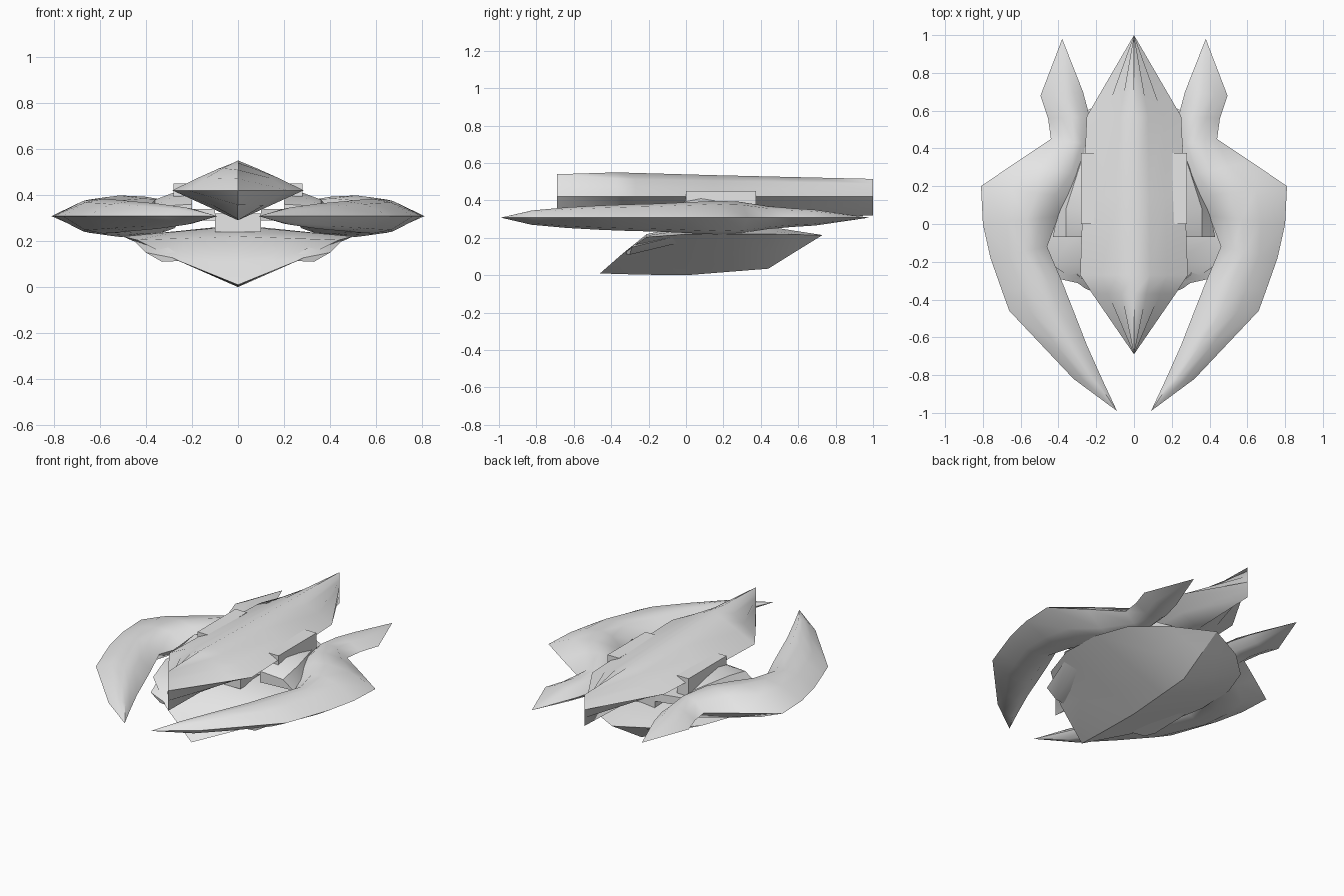
import bpy, bmesh, math

grey = bpy.data.materials.new("light grey hull")
grey.diffuse_color = (0.8, 0.8, 0.8, 1)


def loft(name, rings, angle=38, mirror=False):
    """Skin a closed surface over rings of points; collapsed points are welded."""
    bm = bmesh.new()
    rows = [[bm.verts.new(p) for p in ring] for ring in rings]
    n = len(rows[0])
    for a, b in zip(rows, rows[1:]):
        for i in range(n):
            j = (i + 1) % n
            bm.faces.new((a[i], a[j], b[j], b[i]))
    bm.faces.new(rows[0])
    bm.faces.new(rows[-1])
    bmesh.ops.remove_doubles(bm, verts=bm.verts, dist=0.0008)
    bmesh.ops.dissolve_degenerate(bm, edges=bm.edges, dist=0.0005)
    bmesh.ops.recalc_face_normals(bm, faces=bm.faces)
    mesh = bpy.data.meshes.new(name)
    bm.to_mesh(mesh)
    bm.free()
    mesh.materials.append(grey)
    obj = bpy.data.objects.new(name, mesh)
    bpy.context.collection.objects.link(obj)
    if mirror:
        mod = obj.modifiers.new("mirror", 'MIRROR')
        mod.use_mirror_merge = False
    bpy.ops.object.select_all(action='DESELECT')
    obj.select_set(True)
    bpy.context.view_layer.objects.active = obj
    bpy.ops.object.shade_smooth_by_angle(angle=math.radians(angle))
    return obj


def diamond(y, w, top, side, bottom):
    """Diamond section with softened shoulders."""
    up, dn = top - side, side - bottom
    half = [(0, top), (0.3 * w, side + 0.74 * up), (0.62 * w, side + 0.42 * up),
            (w, side), (0.5 * w, side - 0.5 * dn), (0, bottom)]
    return [(x, y, z) for x, z in half] + [(-x, y, z) for x, z in half[-2:0:-1]]


# upper hull: long diamond body with vertical prow and stern edges
loft("upper_hull", [
    diamond(-0.69, 0, 0.54, 0.42, 0.295),
    diamond(-0.37, 0.22, 0.55, 0.42, 0.29),
    diamond(-0.27, 0.285, 0.547, 0.42, 0.29),
    diamond(0.15, 0.27, 0.535, 0.42, 0.295),
    diamond(0.57, 0.25, 0.525, 0.42, 0.305),
    diamond(1.0, 0, 0.515, 0.42, 0.32)], angle=50)

# lower hull: broad wedge with a keel, raked at the bow and stern
lower = [  # y, half width, edge height, deck height, keel height
    (-0.46, 0, 0.01, 0.01, 0.01),
    (-0.34, 0.26, 0.115, 0.115, 0.006),
    (-0.21, 0.44, 0.205, 0.22, 0.003),
    (0.0, 0.50, 0.22, 0.265, 0.0),
    (0.25, 0.49, 0.22, 0.27, 0.02),
    (0.44, 0.42, 0.22, 0.26, 0.035),
    (0.60, 0.25, 0.217, 0.235, 0.135),
    (0.73, 0, 0.215, 0.215, 0.215)]
loft("lower_hull", [
    [(0, y, d), (w * 0.5, y, (d + e) / 2), (w, y, e), (w * 0.5, y, (e + k) / 2),
     (0, y, k), (-w * 0.5, y, (e + k) / 2), (-w, y, e), (-w * 0.5, y, (d + e) / 2)]
    for y, w, e, d, k in lower], angle=30)

# curved side horns: outer xy, inner xy, half thickness
horn = [
    ((0.09, -0.99), (0.09, -0.99), 0),
    ((0.32, -0.82), (0.165, -0.83), 0.038),
    ((0.49, -0.64), (0.25, -0.64), 0.055),
    ((0.66, -0.46), (0.32, -0.46), 0.065),
    ((0.70, -0.35), (0.375, -0.32), 0.070),
    ((0.76, -0.18), (0.46, -0.12), 0.075),
    ((0.80, 0.0), (0.40, 0.04), 0.083),
    ((0.81, 0.20), (0.30, 0.14), 0.090),
    ((0.62, 0.33), (0.25, 0.25), 0.085),
    ((0.44, 0.45), (0.23, 0.42), 0.062),
    ((0.455, 0.56), (0.235, 0.57), 0.050),
    ((0.495, 0.68), (0.27, 0.70), 0.042),
    ((0.38, 0.98), (0.38, 0.98), 0)]


def horn_ring(outer, inner, t):
    def at(f, z):
        return (inner[0] + (outer[0] - inner[0]) * f,
                inner[1] + (outer[1] - inner[1]) * f, 0.308 + z)
    return [at(0, 0), at(0.22, t * 0.85), at(0.42, t), at(0.68, t * 0.8), at(1, 0),
            at(0.68, -t * 0.8), at(0.42, -t), at(0.22, -t * 0.85)]


loft("side_horn", [horn_ring(*s) for s in horn], mirror=True)


def slab(name, outline, z0, z1, mirror=False):
    """Flat prism from a plan outline."""
    return loft(name, [[(x, y, z) for x, y in outline] for z in (z0, z1)], 25, mirror)


# side boxes against the upper hull
slab("side_box", [(0.20, 0.0), (0.28, 0.0), (0.28, 0.375), (0.20, 0.375)], 0.30, 0.45, True)

# sloping fairings between boxes and horns
loft("fairing", [
    [(0.20, -0.07, 0.29), (0.43, -0.07, 0.30), (0.36, -0.07, 0.35), (0.20, -0.07, 0.36)],
    [(0.20, 0.08, 0.29), (0.40, 0.08, 0.30), (0.36, 0.08, 0.38), (0.20, 0.08, 0.44)],
    [(0.20, 0.33, 0.29), (0.29, 0.33, 0.30), (0.28, 0.33, 0.36), (0.20, 0.33, 0.40)]],
    mirror=True)

# small forward fins at the lower hull shoulders
loft("shoulder_fin", [
    [(0.22, -0.33, 0.115)] * 4,
    [(0.24, -0.30, 0.12), (0.33, -0.30, 0.11), (0.40, -0.29, 0.15), (0.30, -0.27, 0.17)],
    [(0.30, -0.05, 0.15), (0.38, -0.05, 0.17), (0.46, -0.05, 0.21), (0.36, -0.05, 0.22)]],
    mirror=True)

# struts joining hulls and horns
slab("centre_neck", [(-0.10, -0.12), (0.10, -0.12), (0.10, 0.45), (-0.10, 0.45)], 0.24, 0.32)
slab("cross_strut", [(0.10, 0.0), (0.32, 0.08), (0.32, 0.40), (0.10, 0.45)], 0.29, 0.34, True)
